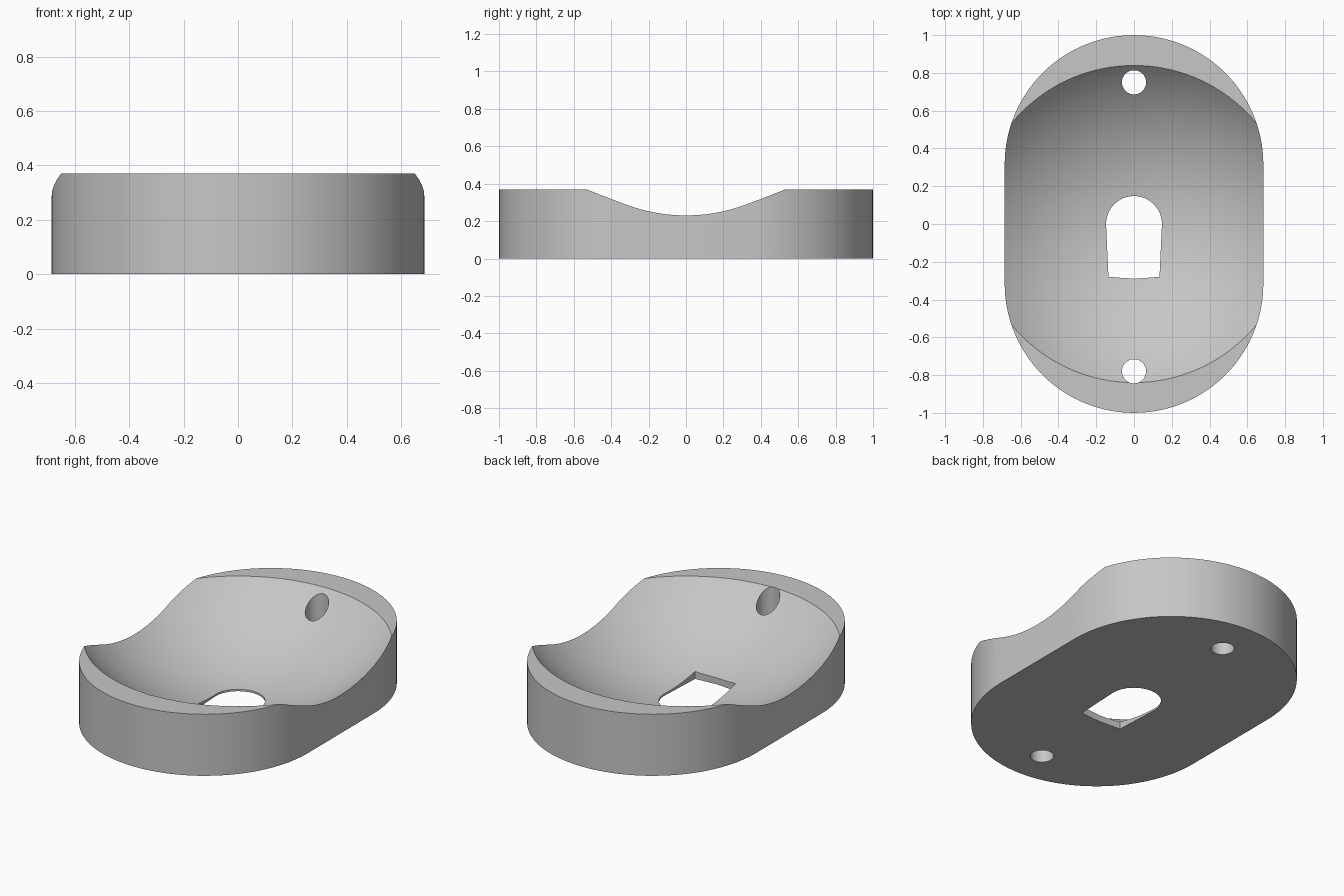
import bpy, bmesh
from math import sin, cos, pi, radians

old = bpy.data.objects.get("Cube")
if old:
    bpy.data.objects.remove(old, do_unlink=True)

grey = bpy.data.materials.new("plain grey")
grey.use_nodes = True
grey.diffuse_color = (0.57, 0.57, 0.57, 1)
grey.node_tree.nodes["Principled BSDF"].inputs["Base Color"].default_value = grey.diffuse_color

WIDTH, HEIGHT = 0.685, 0.37


def arc(cx, cy, r, start, end, n):
    """Points along an arc, angles in degrees."""
    angles = [radians(start + (end - start) * i / n) for i in range(n + 1)]
    return [(cx + r * cos(a), cy + r * sin(a)) for a in angles]


def link(name, bm):
    mesh = bpy.data.meshes.new(name)
    bmesh.ops.recalc_face_normals(bm, faces=bm.faces)
    bm.to_mesh(mesh)
    bm.free()
    obj = bpy.data.objects.new(name, mesh)
    bpy.context.collection.objects.link(obj)
    mesh.materials.append(grey)
    return obj


def prism(name, outline, z0, z1):
    """Extrude a closed outline straight up."""
    bm = bmesh.new()
    face = bm.faces.new([bm.verts.new((x, y, z0)) for x, y in outline])
    top = bmesh.ops.extrude_face_region(bm, geom=[face])["geom"]
    verts = [v for v in top if isinstance(v, bmesh.types.BMVert)]
    bmesh.ops.translate(bm, verts=verts, vec=(0, 0, z1 - z0))
    return link(name, bm)


# Rounded body
reach = 1 - WIDTH
body = prism("dished_base",
             arc(0, reach, WIDTH, 0, 180, 40) + arc(0, -reach, WIDTH, 180, 360, 40),
             0, HEIGHT)

# Spherical dish
bm = bmesh.new()
bmesh.ops.create_uvsphere(bm, u_segments=128, v_segments=96, radius=1.142)
bmesh.ops.translate(bm, verts=bm.verts, vec=(0, 0, 1.144))
cutters = [link("dish_cutter", bm)]

# Central slot: round at the back, slightly tapered to the front
slot = arc(0, 0, 0.148, 0, 180, 32) + [(-0.135, -0.28), (0, -0.29), (0.135, -0.28)]
cutters.append(prism("slot_cutter", slot, -0.2, 0.6))

# Screw holes
for name, y in (("back_hole_cutter", 0.75), ("front_hole_cutter", -0.78)):
    cutters.append(prism(name, arc(0, y, 0.064, 0, 348.75, 31), -0.2, 0.6))

# Cut the body
bpy.ops.object.select_all(action="DESELECT")
body.select_set(True)
bpy.context.view_layer.objects.active = body
for cutter in cutters:
    cutter.hide_render = True
    mod = body.modifiers.new(cutter.name, "BOOLEAN")
    mod.operation = "DIFFERENCE"
    mod.solver = "EXACT"
    mod.object = cutter
    bpy.ops.object.modifier_apply(modifier=mod.name)
    bpy.data.objects.remove(cutter, do_unlink=True)

bpy.ops.object.shade_smooth_by_angle(angle=radians(25))
